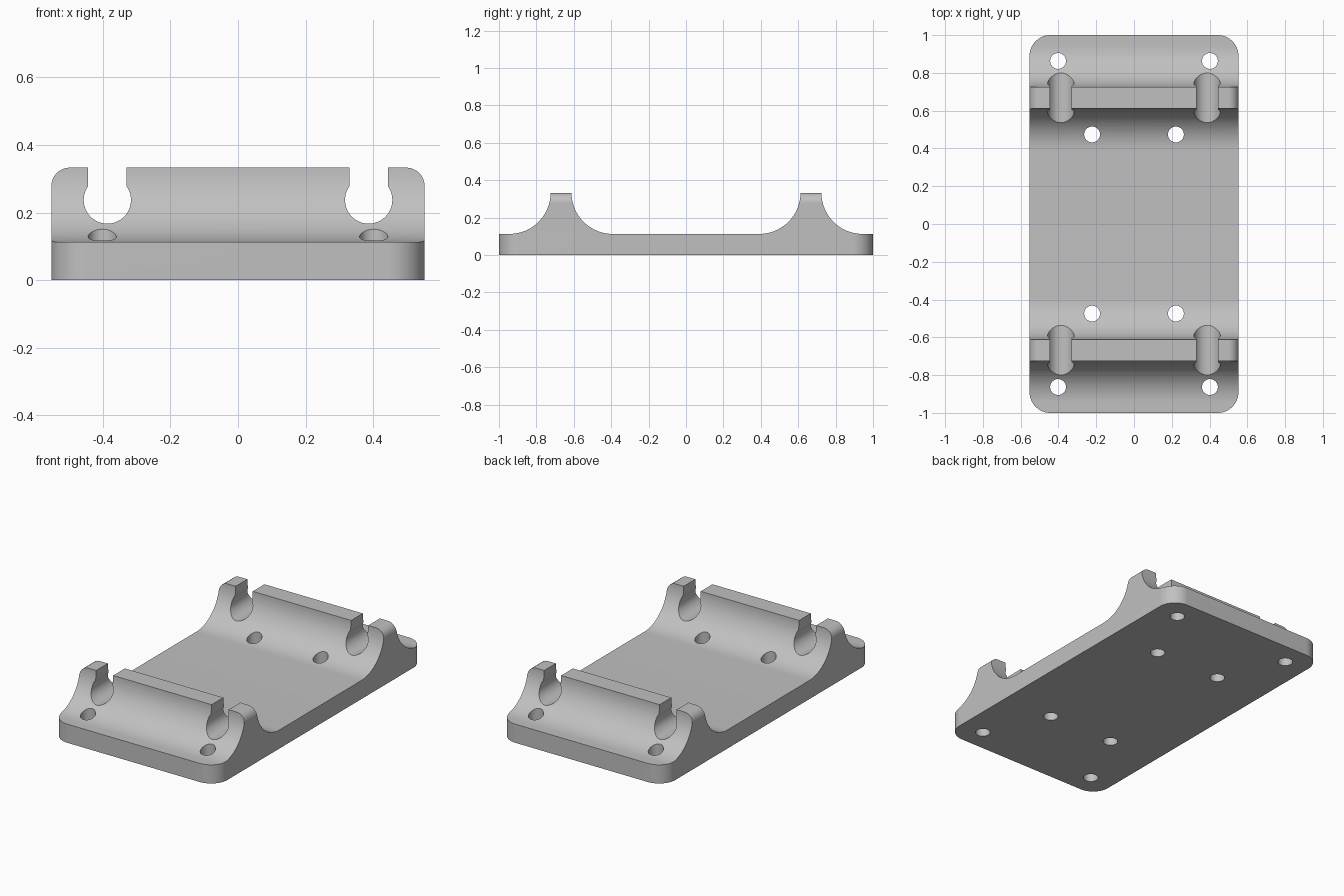
import bpy, bmesh, math
from mathutils import Vector

if "Cube" in bpy.data.objects:
    bpy.data.objects.remove(bpy.data.objects["Cube"])

HX, HY = 0.553, 1.0            # half width and half length
BASE, TOP = 0.113, 0.333       # plate thickness, rib height
RIB_IN, RIB_OUT = 0.612, 0.724 # rib faces
R = TOP - BASE                 # cove radius


def arc(cx, cy, r, a0, a1, n=24):
    return [(cx + r * math.cos(math.radians(a0 + (a1 - a0) * i / n)),
             cy + r * math.sin(math.radians(a0 + (a1 - a0) * i / n))) for i in range(n + 1)]


def prism(name, pts, to3d, depth):
    """Extrude a 2D outline along a direction."""
    bm = bmesh.new()
    face = bm.faces.new([bm.verts.new(to3d(*p)) for p in pts])
    ext = bmesh.ops.extrude_face_region(bm, geom=[face])
    bmesh.ops.translate(bm, vec=Vector(depth),
                        verts=[v for v in ext["geom"] if isinstance(v, bmesh.types.BMVert)])
    bmesh.ops.recalc_face_normals(bm, faces=bm.faces)
    mesh = bpy.data.meshes.new(name)
    bm.to_mesh(mesh)
    bm.free()
    obj = bpy.data.objects.new(name, mesh)
    bpy.context.collection.objects.link(obj)
    return obj


def cut(body, tool, operation):
    m = body.modifiers.new(tool.name, "BOOLEAN")
    m.operation, m.solver, m.object = operation, "EXACT", tool
    bpy.context.view_layer.objects.active = body
    bpy.ops.object.modifier_apply(modifier=m.name)
    bpy.data.objects.remove(tool)


# side profile: plate with two coved ribs
half = arc(RIB_IN - R, TOP, R, -90, 0) + arc(RIB_OUT + R, TOP, R, 180, 270) + [(HY, BASE)]
profile = [(-y, z) for y, z in reversed(half)] + half + [(HY, 0), (-HY, 0)]
body = prism("mounting_bracket", profile, lambda y, z: (-HX, y, z), (2 * HX, 0, 0))

# rounded plate corners seen from above
r = 0.11
plan = (arc(HX - r, HY - r, r, 0, 90) + arc(r - HX, HY - r, r, 90, 180)
        + arc(r - HX, r - HY, r, 180, 270) + arc(HX - r, r - HY, r, 270, 360))
cut(body, prism("plan_outline", plan, lambda x, y: (x, y, -0.1), (0, 0, 1)), "INTERSECT")

# rounded upper rib corners seen from the front
r = 0.055
front = (arc(HX - r, TOP - r, r, 0, 90, 12) + arc(r - HX, TOP - r, r, 90, 180, 12)
         + [(-HX - 0.0, -0.1), (HX + 0.0, -0.1)])
cut(body, prism("front_outline", front, lambda x, z: (x, -1.2, z), (0, 2.4, 0)), "INTERSECT")

# snap-in rod channels: round bore with a narrower slot above
r, w, zc = 0.07, 0.057, 0.237
a = math.degrees(math.acos(w / r))
for side in (-1, 1):
    keyhole = arc(side * 0.387, zc, r, 180 - a, 360 + a, 48)
    keyhole += [(side * 0.387 + w, 0.5), (side * 0.387 - w, 0.5)]
    cut(body, prism("rod_channel", keyhole, lambda x, z: (x, -1.2, z), (0, 2.4, 0)), "DIFFERENCE")

# vertical screw holes
for hx, hy in ((0.402, 0.863), (0.222, 0.474)):
    for sx in (-1, 1):
        for sy in (-1, 1):
            ring = arc(sx * hx, sy * hy, 0.042, 0, 360, 32)[:-1]
            cut(body, prism("screw_hole", ring, lambda x, y: (x, y, -0.1), (0, 0, 0.6)), "DIFFERENCE")

# plain grey finish
grey = bpy.data.materials.new("grey")
grey.diffuse_color = (0.53, 0.53, 0.53, 1)
grey.use_nodes = True
grey.node_tree.nodes["Principled BSDF"].inputs["Base Color"].default_value = grey.diffuse_color
body.data.materials.clear()
body.data.materials.append(grey)
for p in body.data.polygons:
    p.material_index = 0
body.select_set(True)
bpy.context.view_layer.objects.active = body
bpy.ops.object.shade_smooth_by_angle(angle=math.radians(30))
